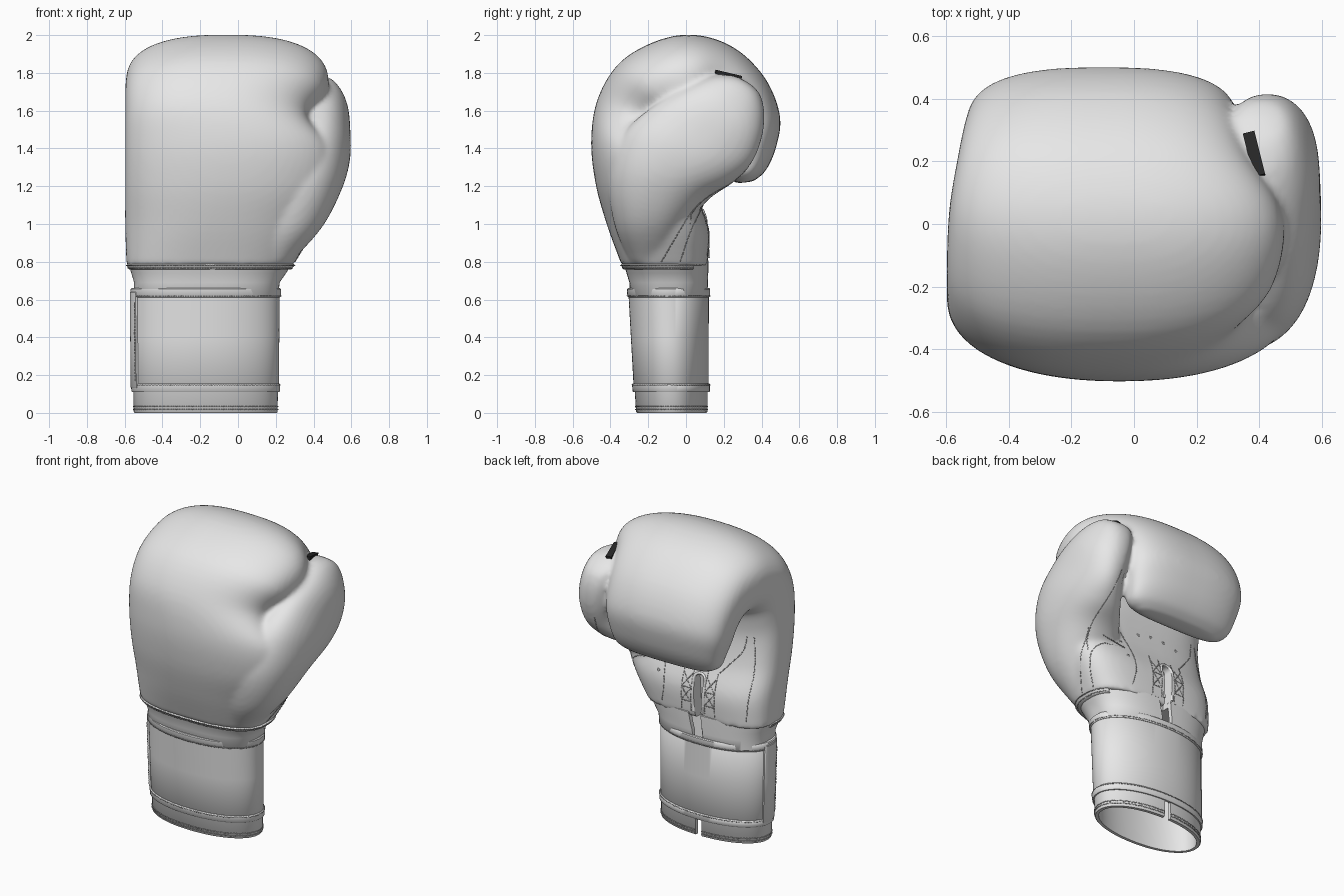
import bpy, bmesh
from math import sin, cos, pi, copysign, radians
from mathutils import Vector
from mathutils.bvhtree import BVHTree

if "Cube" in bpy.data.objects:
    bpy.data.objects.remove(bpy.data.objects["Cube"])

def material(name, value):
    m = bpy.data.materials.new(name)
    m.use_nodes = True
    m.diffuse_color = (value, value, value, 1)
    m.node_tree.nodes["Principled BSDF"].inputs["Base Color"].default_value = (value, value, value, 1)
    return m

LEATHER = material("pale leather", 0.8)
THREAD = material("grey thread", 0.5)
BLACK = material("black webbing", 0.02)
FULL = (0, 2 * pi)
OPEN = (pi / 2 + .05, 5 * pi / 2 - .05)
FRONT = (radians(172), radians(395))
SLIT_X = -.17

def spline(rows, steps):
    """Smooth interpolation through rows of numbers."""
    rows = [Vector(r) for r in rows]
    pts = [rows[0] * 2 - rows[1]] + rows + [rows[-1] * 2 - rows[-2]]
    out = []
    for a, b, c, d in zip(pts, pts[1:], pts[2:], pts[3:]):
        for t in (k / steps for k in range(steps)):
            out.append((b * 2 + (c - a) * t + (a * 2 - b * 5 + c * 4 - d) * t ** 2
                        + (b * 3 - a - c * 3 + d) * t ** 3) * 0.5)
    return out + [rows[-1]]

def oval(t, n):
    c, s = cos(t), sin(t)
    return copysign(abs(c) ** (2 / n), c), copysign(abs(s) ** (2 / n), s)

def loft(bm, rings, closed=True, wrap=False):
    """Skin rings of points; cap the ends or wrap the last ring to the first."""
    vs = [[bm.verts.new(p) for p in r] for r in rings]
    n = len(vs[0])
    for a, b in list(zip(vs, vs[1:])) + ([(vs[-1], vs[0])] if wrap else []):
        for i in range(n if closed else n - 1):
            j = (i + 1) % n
            bm.faces.new((a[i], a[j], b[j], b[i]))
    if not wrap:
        caps = [vs[0], vs[-1]]
    else:
        caps = [] if closed else [[r[i] for r in vs] for i in (0, -1)]
    for cap in caps:
        bm.faces.new(cap)

def add(name, data, mat):
    data.materials.append(mat)
    ob = bpy.data.objects.new(name, data)
    bpy.context.collection.objects.link(ob)
    bpy.ops.object.select_all(action='DESELECT')
    ob.select_set(True)
    bpy.context.view_layer.objects.active = ob
    return ob

def finish(name, bm):
    bmesh.ops.recalc_face_normals(bm, faces=bm.faces)
    me = bpy.data.meshes.new(name)
    bm.to_mesh(me)
    bm.free()
    return add(name, me, LEATHER)

def smooth():
    bpy.ops.object.shade_smooth_by_angle(angle=radians(45))

def padded(bm, sections, n_in):
    """Pad from sections of outer (y, z), inner (y, z), x range and outer squareness."""
    rings = []
    for oy, oz, iy, iz, x0, x1, n_out in spline(sections, 5):
        ring = []
        for t in (2 * pi * k / 64 for k in range(64)):
            a, b = oval(t, n_out if sin(t) > 0 else n_in)
            ring.append(((x0 + x1 + a * (x1 - x0)) / 2,
                         (oy + iy + b * (oy - iy)) / 2, (oz + iz + b * (oz - iz)) / 2))
        rings.append(ring)
    loft(bm, rings)

def arch(r, top, base, foot):
    curve = [(SLIT_X + r * cos(pi * k / 12), top + r * sin(pi * k / 12)) for k in range(13)]
    return [(SLIT_X + foot, base)] + curve + [(SLIT_X - foot, base)]

# Palm slit with a rounded top
bm = bmesh.new()
loft(bm, [[(x, y, z) for x, z in arch(.034, 1.03, .7, .016)] for y in (.045, .25)])
cutter = finish("slit_cutter", bm)
cutter.hide_render = True
# Padded hand curling over to the back, fused with the thumb
bm = bmesh.new()
padded(bm, [(-.34, .78, .115, .78, -.59, .29, 2.6), (-.42, 1.0, .12, .97, -.597, .41, 2.3),
            (-.48, 1.22, .06, 1.15, -.597, .5, 2.2), (-.502, 1.45, .03, 1.32, -.597, .5, 2.2),
            (-.465, 1.67, .03, 1.43, -.597, .37, 2.3), (-.345, 1.86, .05, 1.5, -.597, .45, 2.4),
            (-.14, 1.975, .08, 1.52, -.594, .48, 2.4), (.06, 2.0, .1, 1.52, -.585, .455, 2.5),
            (.26, 1.93, .13, 1.5, -.565, .375, 2.6), (.42, 1.77, .15, 1.45, -.545, .34, 2.6),
            (.498, 1.57, .17, 1.38, -.525, .325, 2.6), (.475, 1.4, .19, 1.31, -.49, .305, 2.5),
            (.42, 1.28, .215, 1.25, -.455, .28, 2.4), (.355, 1.225, .27, 1.215, -.37, .2, 2.4)], 3.4)
thumb = [(-.3, .8, -.08, .8, 0, .285), (-.38, 1.0, .0, .98, .05, .45), (-.41, 1.25, .12, 1.13, .1, .55),
         (-.33, 1.48, .25, 1.22, .2, .593), (-.15, 1.64, .345, 1.32, .29, .595),
         (.02, 1.735, .4, 1.45, .3, .583), (.15, 1.785, .415, 1.58, .305, .54),
         (.25, 1.785, .395, 1.68, .32, .49), (.31, 1.76, .35, 1.735, .37, .43)]
padded(bm, [(*row, 2.2) for row in thumb], 2.2)
body = finish("padded_hand_and_thumb", bm)
m = body.modifiers.new("fuse", 'REMESH')
m.mode, m.voxel_size = 'VOXEL', 0.015
m = body.modifiers.new("soften", 'SMOOTH')
m.factor, m.iterations = 0.5, 8
m = body.modifiers.new("slit", 'BOOLEAN')
m.operation, m.object, m.solver = 'DIFFERENCE', cutter, 'EXACT'
bpy.ops.object.convert(target='MESH')
bpy.data.objects.remove(cutter)
smooth()

def ring(row, grow, n, arc, count=96):
    z, x0, x1, y0, y1 = row
    pts = []
    for k in range(count):
        a, b = oval(arc[0] + (arc[1] - arc[0]) * k / (count if arc == FULL else count - 1), n)
        pts.append(Vector(((x0 + x1) / 2 + a * ((x1 - x0) / 2 + grow),
                           (y0 + y1) / 2 + b * ((y1 - y0) / 2 + grow), z)))
    return pts

def shell(name, rows, grow, thick, n=2.1, arc=FULL):
    """Band with softened rims through rows of z, x range and y range."""
    lo, hi = (rows[0][0] + .005, *rows[0][1:]), (rows[-1][0] - .005, *rows[-1][1:])
    profile = [(rows[0], grow - .005)] + [(r, grow) for r in (lo, *rows[1:-1], hi)]
    profile += [(rows[-1], grow - .005)] + [(r, grow - thick) for r in reversed(rows)]
    bm = bmesh.new()
    loft(bm, [ring(r, g, n, arc) for r, g in profile], arc == FULL, True)
    finish(name, bm)
    smooth()

def cuff(z):
    k = z / .66
    return (z, -.552 - .006 * k, .21 + .006 * k, -.265 - .036 * k, .114 + .002 * k)

# Wrist shells
NECK = [(.62, -.55, .215, -.295, .114), (.69, -.55, .22, -.3, .116),
        (.74, -.565, .255, -.315, .118), (.81, -.585, .295, -.335, .119)]
TRIM = [(.76, -.58, .285, -.333, .118), (.788, -.588, .298, -.343, .12)]
shell("inner_sleeve", [cuff(0), cuff(.3), cuff(.65)], 0, .025, arc=OPEN)
shell("wrist_neck", NECK, 0, .025, 2.6, OPEN)
shell("neck_trim", TRIM, .002, .03, 2.6, FRONT)
shell("wrist_strap", [cuff(.12), cuff(.4), cuff(.65)], .005, .02)
shell("strap_top_binding", [cuff(.612), cuff(.66)], .012, .02)
shell("strap_bottom_binding", [cuff(.11), cuff(.156)], .012, .02)
shell("strap_flap", [cuff(.13), cuff(.4), cuff(.642)], .015, .012, arc=(radians(165), radians(203)))

def dashes(path):
    pieces = []
    for p, q in zip(path, path[1:]):
        count = max(1, round((q - p).length / .015))
        pieces += [[p.lerp(q, k / count), p.lerp(q, (k + .7) / count)] for k in range(count)]
    return pieces

def tube(name, paths, radius, mat):
    cu = bpy.data.curves.new(name, 'CURVE')
    cu.dimensions = '3D'
    cu.bevel_depth, cu.bevel_resolution, cu.use_fill_caps = radius, 1, True
    for path in paths:
        sp = cu.splines.new('POLY')
        sp.points.add(len(path) - 1)
        for q, p in zip(sp.points, path):
            q.co = (*p, 1)
    add(name, cu, mat)
    bpy.ops.object.convert(target='MESH')

# Stitching on the wrist and the strap flap
seams = [ring(cuff(z), .001, 2.1, OPEN) for z in (.018, .034)]
seams += [ring(cuff(z), .012, 2.1, FULL) for z in (.148, .62)]
seams += [ring((z, *r[1:]), .003, 2.6, FRONT) for z, r in zip((.766, .781), TRIM)]
seams.append([ring(cuff(.17 + .035 * k), .016, 2.1, (radians(201),) * 2, 2)[0] for k in range(13)])
tube("wrist_stitching", [d for s in seams for d in dashes(s)], .003, THREAD)
tree = BVHTree.FromPolygons([v.co for v in body.data.vertices], [p.vertices for p in body.data.polygons])

def project(points, origin, direction=(0, -1, 0)):
    """Drop points onto the padded hand."""
    hits = [tree.ray_cast(Vector(origin(*p)), Vector(direction))[0] for p in points]
    return [h for h in hits if h]

def on_palm(points):
    return project(points, lambda x, z: (x, .155, z))

# Lacing strips with crosses on both sides of the slit, and palm panel seams
palm = [[(-.3, 1.1), (-.36, 1.17), (-.43, 1.26), (-.45, 1.36)], [(-.5, .83), (-.51, 1.1), (-.49, 1.36)],
        [(.1, .83), (.08, .95), (.1, 1.1), (.15, 1.2)]]
for side in (-1, 1):
    a, b = SLIT_X + side * .05, SLIT_X + side * .12
    palm += [[(x, .82), (x, 1.1)] for x in (a, b)]
    for z in (.88, .97):
        palm += [[(a, z), (b, z + .09)], [(b, z), (a, z + .09)], [(a, z), (b, z)]]
paths = [on_palm(spline(p, 8)) for p in palm]
# Seams around the thumb
for p in ([(-.13, .8), (-.06, .92), (.02, 1.05), (.08, 1.12)], [(-.03, .8), (.02, .95), (.09, 1.1)]):
    paths.append(project(spline(p, 8), lambda y, z: (1, y, z), (-1, 0, 0)))
paths.append(project(spline([(.38, 1.0), (.43, 1.2), (.41, 1.4)], 8), lambda x, z: (x, 1, z)))
tube("palm_stitching", [d for p in paths for d in dashes(p)], .003, THREAD)
tube("slit_binding", [on_palm(arch(.042, 1.03, .82, .03))], .009, LEATHER)
# Vent eyelets
for i, spot in enumerate(on_palm([(-.3, 1.24), (-.2, 1.26), (-.1, 1.26), (0, 1.24), (.13, 1.02), (.16, 1.12)])):
    bpy.ops.mesh.primitive_torus_add(location=spot, rotation=(pi / 2, 0, 0), major_segments=12,
                                     minor_segments=6, major_radius=.008, minor_radius=.003)
    bpy.context.object.name = f"vent_eyelet_{i + 1}"
    bpy.context.object.data.materials.append(LEATHER)
# Webbing that ties the thumb to the fingers
bpy.ops.mesh.primitive_cube_add(size=1, location=(.383, .222, 1.789), rotation=(radians(-13), 0, radians(14)))
web = bpy.context.object
web.name = "thumb_webbing"
web.scale = (.038, .145, .022)
web.data.materials.append(BLACK)
